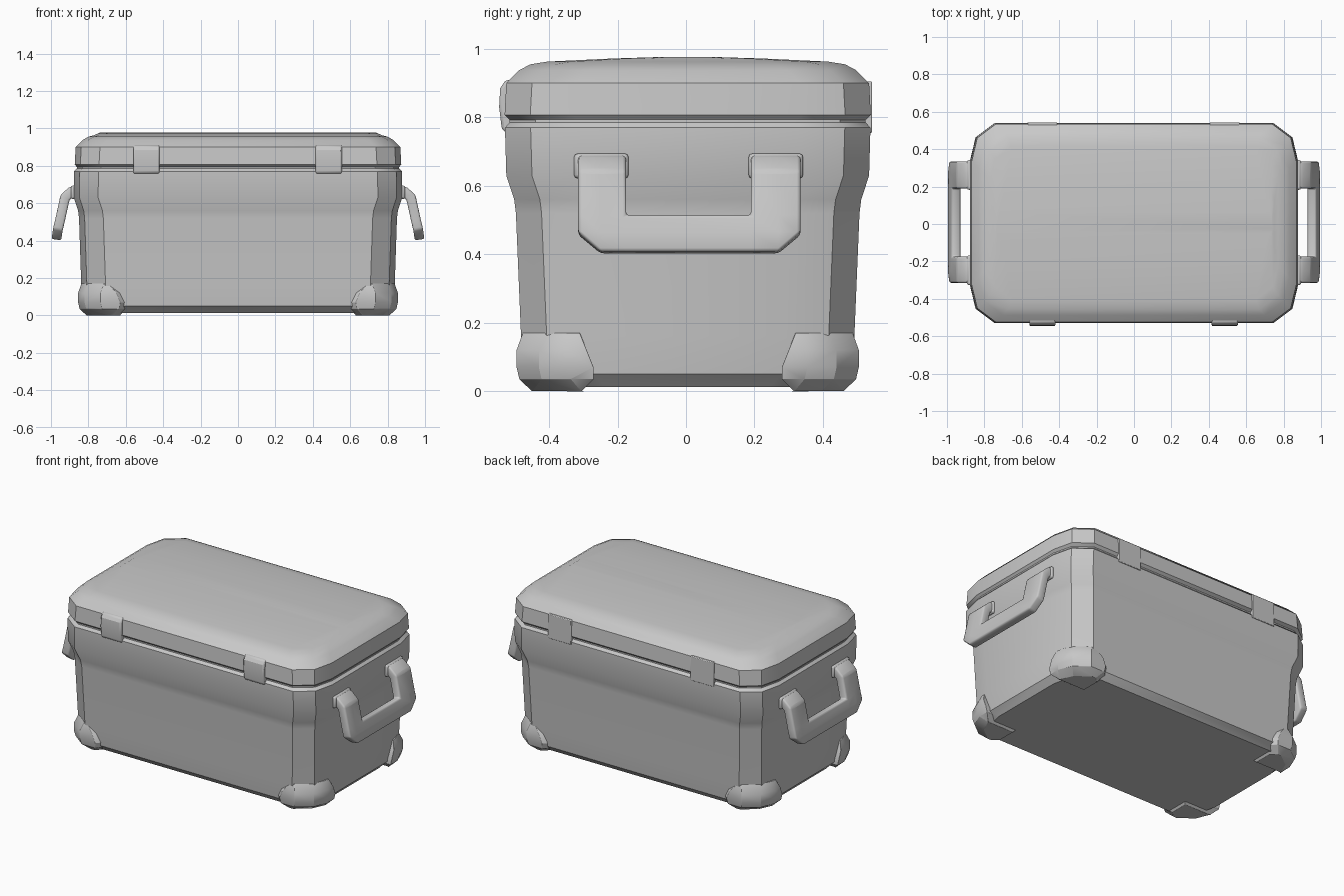
import bpy, bmesh

if "Cube" in bpy.data.objects:
    bpy.data.objects.remove(bpy.data.objects["Cube"])

CY = 0.005  # depth centre of the shell

grey = bpy.data.materials.new("warm_grey_plastic")
grey.diffuse_color = (0.58, 0.58, 0.58, 1)
grey.use_nodes = True
grey.node_tree.nodes["Principled BSDF"].inputs["Base Color"].default_value = grey.diffuse_color


def make(name, verts, faces, bevel=0.0, thick=0.0, angle=0.5):
    """Mesh object with clean normals, optional thickness and bevel."""
    mesh = bpy.data.meshes.new(name)
    mesh.from_pydata(verts, [], faces)
    bm = bmesh.new()
    bm.from_mesh(mesh)
    loose = [v for v in bm.verts if not v.link_faces]
    bmesh.ops.delete(bm, geom=loose, context='VERTS')
    bmesh.ops.recalc_face_normals(bm, faces=bm.faces)
    bm.to_mesh(mesh)
    bm.free()
    mesh.materials.append(grey)
    ob = bpy.data.objects.new(name, mesh)
    bpy.context.collection.objects.link(ob)
    if thick:
        m = ob.modifiers.new("thickness", 'SOLIDIFY')
        m.thickness, m.offset, m.use_even_offset = thick, 0, True
    if bevel:
        m = ob.modifiers.new("bevel", 'BEVEL')
        m.width, m.segments, m.limit_method = bevel, 2, 'ANGLE'
        m.angle_limit = 0.6
    bpy.ops.object.select_all(action='DESELECT')
    ob.select_set(True)
    bpy.context.view_layer.objects.active = ob
    bpy.ops.object.shade_smooth_by_angle(angle=angle)
    return ob


def loft(name, rings, **kw):
    """Join equal-length point rings and cap both ends."""
    n = len(rings[0])
    verts = [p for r in rings for p in r]
    faces = [(k * n + i, k * n + (i + 1) % n, (k + 1) * n + (i + 1) % n, (k + 1) * n + i)
             for k in range(len(rings) - 1) for i in range(n)]
    faces += [tuple(range(n)), tuple(range(len(verts) - n, len(verts)))]
    return make(name, verts, faces, **kw)


def shell_ring(z, hx, hy, c=1.0):
    """Rectangle with two-facet corners."""
    q = [(hx, hy - 0.20 * c), (hx - 0.03 * c, hy - 0.075 * c), (hx - 0.13 * c, hy)]
    pts = q + [(-x, y) for x, y in q[::-1]] + [(-x, -y) for x, y in q] \
        + [(x, -y) for x, y in q[::-1]]
    return [(x, y + CY, z) for x, y in pts]


def box(name, x0, x1, y0, y1, z0, z1, bevel):
    loft(name, [[(x0, y0, z), (x1, y0, z), (x1, y1, z), (x0, y1, z)] for z in (z0, z1)],
         bevel=bevel)


# Tub with flared shoulder and seam groove
loft("tub", [shell_ring(*r) for r in (
    (0.012, 0.79, 0.44), (0.05, 0.825, 0.475), (0.16, 0.838, 0.487), (0.52, 0.85, 0.502),
    (0.56, 0.855, 0.507), (0.63, 0.878, 0.53), (0.77, 0.876, 0.534),
    (0.785, 0.862, 0.520), (0.81, 0.862, 0.520))])

# Lid with sloped rim and gently crowned top
loft("lid", [shell_ring(*r) for r in (
    (0.792, 0.861, 0.519), (0.807, 0.873, 0.535), (0.90, 0.868, 0.53),
    (0.938, 0.83, 0.492), (0.955, 0.80, 0.46), (0.963, 0.77, 0.41, 0.9),
    (0.972, 0.75, 0.22, 0.5), (0.977, 0.74, 0.06, 0.15))])

# Corner feet
for sx in (1, -1):
    for sy in (1, -1):
        rings = []
        for z, d, ix, iy in ((0, 0.045, 0.63, 0.31), (0.035, 0.008, 0.60, 0.275),
                             (0.07, 0.0, 0.595, 0.275), (0.12, 0.0, 0.615, 0.295),
                             (0.17, 0.018, 0.66, 0.315)):
            X, Y = 0.855 - d, 0.500 - d
            pts = [(ix, iy), (X, iy), (X, Y - 0.15), (X - 0.035, Y - 0.065),
                   (X - 0.12, Y), (ix + 0.035, Y), (ix, Y - 0.035)]
            rings.append([(sx * x, sy * y + CY, z) for x, y in pts])
        loft("corner_foot", rings, bevel=0.006)

# Side carrying handles: bent U-shaped sheet given thickness
path = [(0.86, 0.672), (0.892, 0.660), (0.925, 0.63), (0.951, 0.51), (0.963, 0.46), (0.971, 0.405)]
cols = [-0.315, -0.25, -0.175, 0.19, 0.27, 0.335]
for s in (1, -1):
    verts = [(s * x, y, z) for x, z in path for y in cols]
    faces = []
    for r in range(5):
        for c in range(5):
            a = r * 6 + c
            if c == 2 and r < 3:
                continue                        # grip opening
            if r == 4 and c == 0:
                faces.append((a, a + 1, a + 7))  # clipped lower corners
            elif r == 4 and c == 4:
                faces.append((a, a + 1, a + 6))
            else:
                faces.append((a, a + 1, a + 7, a + 6))
    make("carry_handle", verts, faces, thick=0.052, bevel=0.010)
    # Handle sockets
    for y0, y1 in ((-0.327, -0.168), (0.183, 0.342)):
        x0, x1 = sorted((s * 0.84, s * 0.893))
        box("handle_socket", x0, x1, y0, y1, 0.622, 0.694, 0.01)

# Front latches and flush rear hinge plates
latch = [(-0.48, 0.915), (-0.528, 0.908), (-0.543, 0.885), (-0.546, 0.83),
         (-0.538, 0.765), (-0.525, 0.755), (-0.48, 0.755)]
for cx in (-0.49, 0.485):
    loft("front_latch", [[(cx + d, y, z) for y, z in latch] for d in (-0.07, 0.07)], bevel=0.008)
    box("rear_hinge", cx - 0.08, cx + 0.08, 0.50, 0.544, 0.755, 0.905, 0.004)
